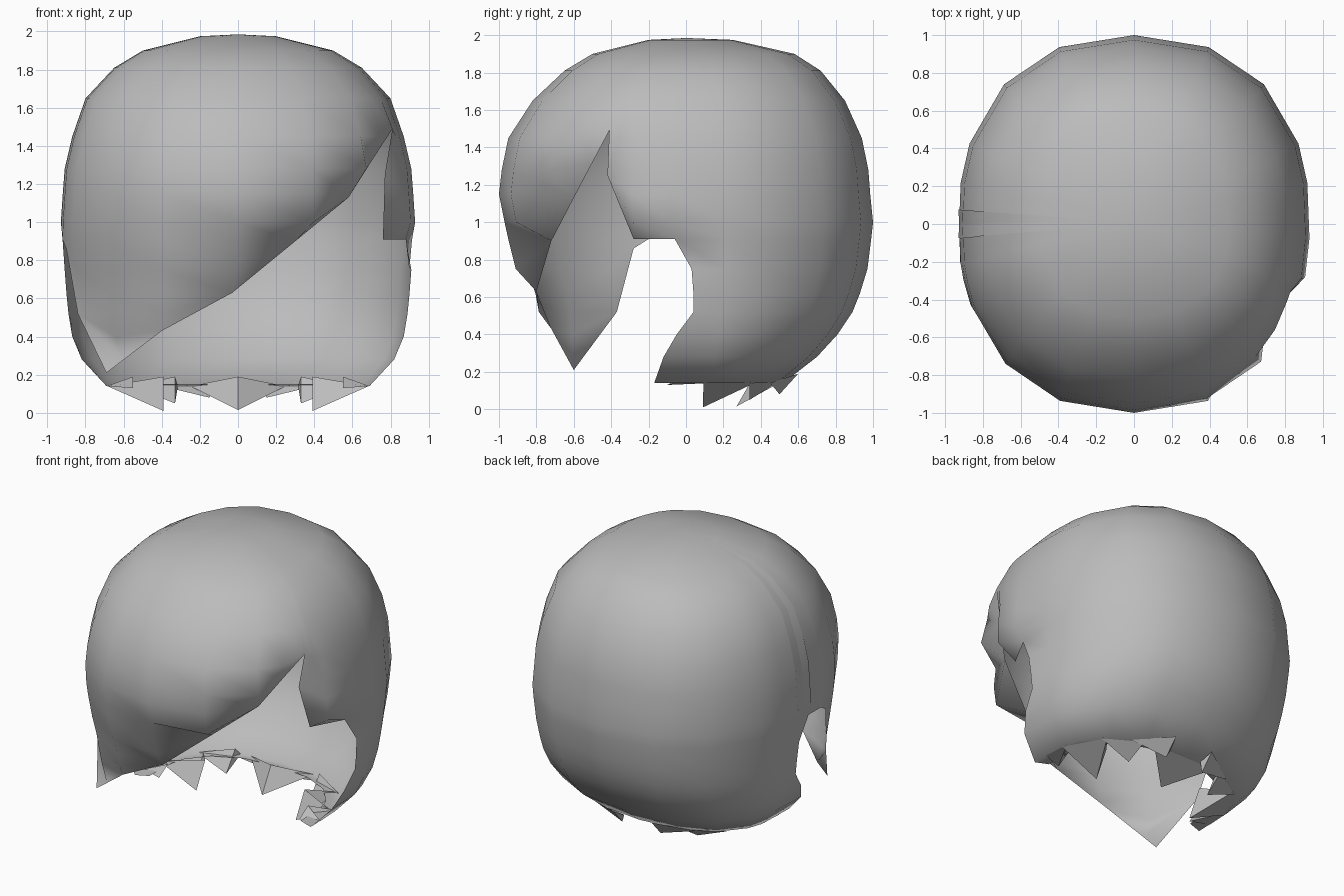
import bpy, bmesh
from math import sin, cos, radians, copysign

if "Cube" in bpy.data.objects:
    bpy.data.objects.remove(bpy.data.objects["Cube"])

mat = bpy.data.materials.new("hair_grey")
mat.use_nodes = True
GREY = (0.5, 0.5, 0.5, 1)
mat.diffuse_color = GREY
mat.node_tree.nodes["Principled BSDF"].inputs["Base Color"].default_value = GREY

# Height, half width, depth to the back, depth to the front
RINGS = [(1.975, .2, .25, .2), (1.9, .5, .58, .5), (1.81, .65, .72, .65),
         (1.65, .8, .85, .82), (1.45, .87, .94, .95), (1.28, .91, .975, .985),
         (1.15, .92, .985, 1), (1, .93, 1, .97), (.91, .925, .99, .95),
         (.75, .91, .97, .91), (.62, .9, .93, .86), (.52, .89, .89, .84),
         (.4, .87, .81, .82), (.28, .82, .7, .82), (.14, .69, .52, .8)]


def ring_point(ring, angle):
    z, a, back, front = ring
    c, s = cos(radians(angle)), sin(radians(angle))
    b = back if s > 0 else front
    return (copysign(abs(c) ** .87, c) * a, copysign(abs(s) ** .87, s) * b, z)


def mesh_object(name, build):
    bm = bmesh.new()
    build(bm)
    bmesh.ops.remove_doubles(bm, verts=bm.verts, dist=.0005)
    bmesh.ops.recalc_face_normals(bm, faces=bm.faces)
    mesh = bpy.data.meshes.new(name)
    bm.to_mesh(mesh)
    bm.free()
    mesh.materials.append(mat)
    obj = bpy.data.objects.new(name, mesh)
    bpy.context.collection.objects.link(obj)
    return obj


def skin(bm, columns):
    # Join neighbouring columns, skipping corners that coincide
    for left, right in zip(columns, columns[1:]):
        for i in range(len(left) - 1):
            quad = [left[i], left[i + 1], right[i + 1], right[i]]
            pts = [p for k, p in enumerate(quad) if p != quad[k - 1]]
            if len(pts) > 2:
                bm.faces.new([bm.verts.new(p) for p in pts])


# Lower edge of the front hair: angle and end point of each column
FRONT = [(-183, (-.92, -.06, .91)), (-170, (-.92, -.2, .91)),
         (-165, (-.9, -.28, .86)), (-157, (-.84, -.37, .52)),
         (-135, (-.69, -.6, .21)), (-112, (-.4, -.72, .43)),
         (-90, (-.03, -.8, .63)), (-68, (.3, -.72, .9)),
         (-45, (.58, -.6, 1.13)), (-33, (.7, -.5, 1.32)),
         (-22, (.81, -.41, 1.49)), (-19, (.77, -.42, 1.25)),
         (-14, (.76, -.28, .91)), (-3, (.88, -.06, .91))]
# Back edge of the ear opening, one depth for each low ring
EAR = [-.06, .03, .04, .04, -.05, -.12, -.17]
BACK = [-3, 10, 22, 45, 68, 90, 112, 135, 158, 170, 183]


def front_column(angle, end):
    return [ring_point(r, angle) if r[0] > end[2] + .03 else end for r in RINGS]


def back_column(angle):
    pts = [ring_point(r, angle) for r in RINGS]
    if angle in (BACK[0], BACK[-1]):
        low = len(pts) - len(EAR)
        for i, y in enumerate(EAR):
            x, _, z = pts[low + i]
            pts[low + i] = (x, y, z)
        pts[low] = FRONT[-1][1] if x > 0 else FRONT[0][1]
    return pts


def build_shell(bm):
    front = [front_column(*f) for f in FRONT]
    back = [back_column(a) for a in BACK]
    skin(bm, front)
    skin(bm, back)
    # Crown
    rim = [c[0] for c in front + back[1:-1]]
    for p, q in zip(rim, rim[1:] + rim[:1]):
        bm.faces.new([bm.verts.new(v) for v in (p, q, (0, 0, 1.985))])
    # Nape curling under
    skin(bm, [[c[-1], (c[-1][0] * .86, c[-1][1] * .86, .15)] for c in back])


shell = mesh_object("hair_shell", build_shell)


def build_spikes(bm):
    # Tip of each pointed lock and the two angles where it meets the nape
    locks = [((0, .27, .015), 72, 108), ((.15, .5, .08), 58, 82),
             ((.33, .34, .05), 38, 66), ((.39, .09, .01), 8, 42),
             ((.55, -.1, .13), -3, 12)]
    for tip, a, b in locks:
        for side in ((1, -1) if tip[0] else (1,)):
            p, q = (ring_point(RINGS[-1], n) for n in (a, b))
            top = (tip[0], tip[1] + .1, .19)
            p, q, t, u = [bm.verts.new((v[0] * side, v[1], v[2]))
                          for v in (p, q, tip, top)]
            for f in ((p, q, t), (p, t, u), (q, u, t)):
                bm.faces.new(f)


spikes = mesh_object("nape_locks", build_spikes)

for obj, limit in ((shell, 80), (spikes, 30)):
    bpy.ops.object.select_all(action="DESELECT")
    obj.select_set(True)
    bpy.context.view_layer.objects.active = obj
    bpy.ops.object.shade_smooth_by_angle(angle=radians(limit))
